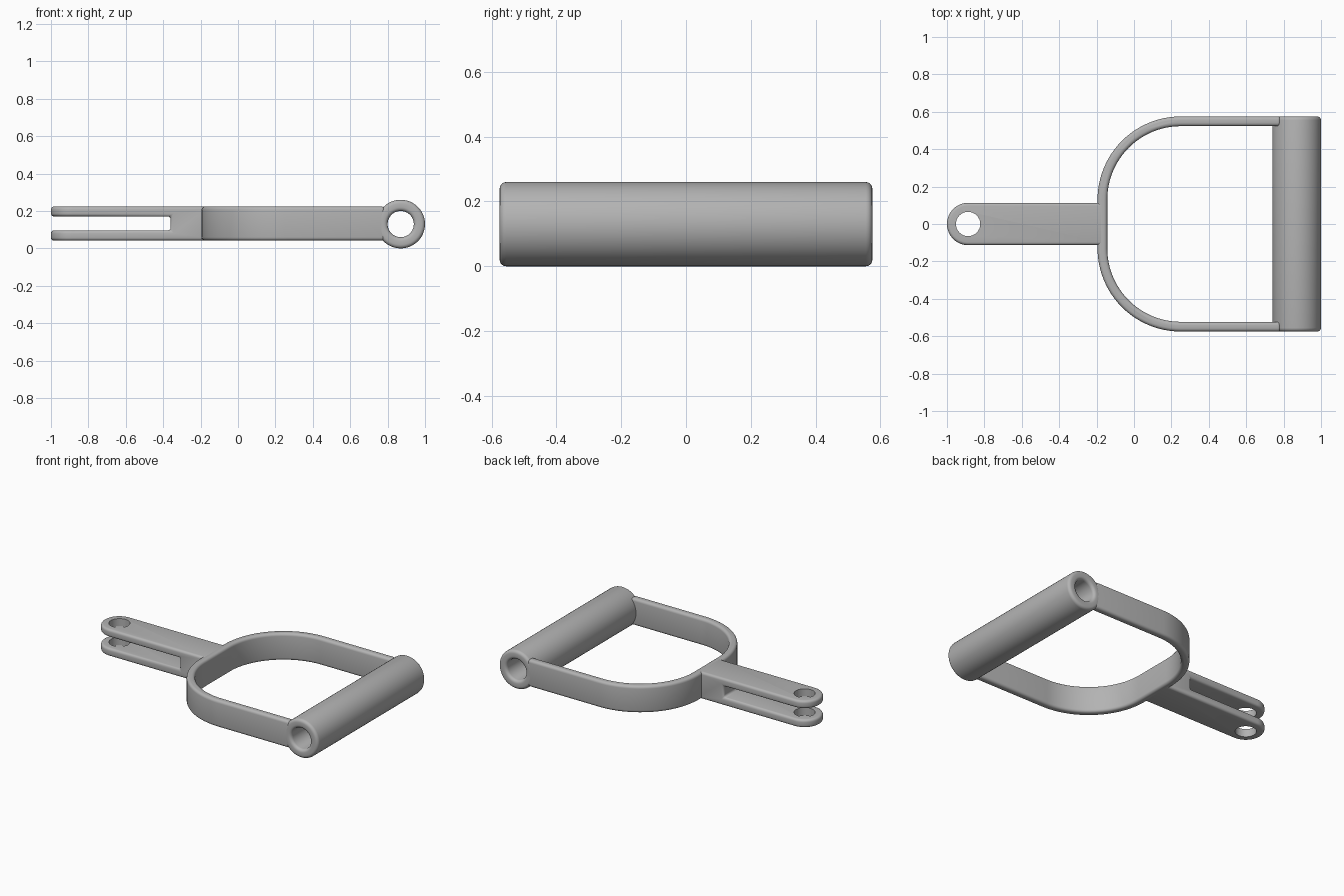
import bpy, bmesh, math

cube = bpy.data.objects.get("Cube")
if cube:
    bpy.data.objects.remove(cube)

grey = bpy.data.materials.new("plain_grey")
grey.use_nodes = True
GREY = (0.45, 0.45, 0.45, 1)
grey.diffuse_color = GREY
grey.node_tree.nodes["Principled BSDF"].inputs["Base Color"].default_value = GREY

Z_LOW, Z_HIGH = 0.042, 0.224
Z_MID = (Z_LOW + Z_HIGH) / 2


def arc(cx, cy, r, start, end, steps):
    angles = [math.radians(start + (end - start) * i / steps) for i in range(steps + 1)]
    return [(cx + r * math.cos(a), cy + r * math.sin(a)) for a in angles]


def extrude(name, outline, low, high):
    """Solid with a flat outline in plan, standing between two heights."""
    bm = bmesh.new()
    face = bm.faces.new([bm.verts.new((x, y, low)) for x, y in outline])
    top = bmesh.ops.extrude_face_region(bm, geom=[face])["geom"]
    for v in top:
        if isinstance(v, bmesh.types.BMVert):
            v.co.z = high
    bmesh.ops.recalc_face_normals(bm, faces=bm.faces)
    mesh = bpy.data.meshes.new(name)
    bm.to_mesh(mesh)
    bm.free()
    mesh.materials.append(grey)
    obj = bpy.data.objects.new(name, mesh)
    bpy.context.collection.objects.link(obj)
    return obj


def activate(obj):
    bpy.ops.object.select_all(action="DESELECT")
    obj.select_set(True)
    bpy.context.view_layer.objects.active = obj


def cut(obj, cutter):
    activate(obj)
    mod = obj.modifiers.new("cut", "BOOLEAN")
    mod.operation, mod.object, mod.solver = "DIFFERENCE", cutter, "EXACT"
    bpy.ops.object.modifier_apply(modifier=mod.name)
    bpy.data.objects.remove(cutter)


def round_edges(obj, width):
    activate(obj)
    mod = obj.modifiers.new("round", "BEVEL")
    mod.width, mod.segments = width, 4
    mod.limit_method, mod.angle_limit = "ANGLE", math.radians(40)
    bpy.ops.object.modifier_apply(modifier=mod.name)


def smooth(obj):
    activate(obj)
    bpy.ops.object.shade_smooth_by_angle(angle=math.radians(35))


# Curved yoke: one half of the band outline, mirrored across y
def half_band(offset):
    r = 0.445 - offset
    return [(0.785, 0.13 + r)] + arc(0.25, 0.13, r, 90, 180, 24)


outer, inner = half_band(0), half_band(0.052)
mirrored = lambda pts: [(x, -y) for x, y in reversed(pts)]
yoke = extrude("yoke_band", outer + mirrored(outer) + inner_loop
               if (inner_loop := [(x, -y) for x, y in inner] + inner[::-1]) else [],
               Z_LOW, Z_HIGH)
round_edges(yoke, 0.018)
smooth(yoke)

# Forked shank with a round end, a slot and a pin hole
shank = extrude("forked_shank",
                [(-0.16, 0.113)] + arc(-0.887, 0, 0.113, 90, 270, 32) + [(-0.16, -0.113)],
                Z_LOW, Z_HIGH)
slot = [(-1.2, -0.3), (-0.36, -0.3), (-0.36, 0.3), (-1.2, 0.3)]
cut(shank, extrude("slot_cutter", slot, 0.096, 0.171))
round_edges(shank, 0.016)
cut(shank, extrude("hole_cutter", arc(-0.887, 0, 0.065, 0, 348.75, 31), -0.1, 0.4))
smooth(shank)

# Hollow grip: closed wall section with rounded rims, spun about the y axis
R_OUT, R_IN, HALF, RIM = 0.13, 0.07, 0.575, 0.02
section = []
for cx, cy, start in ((R_OUT - RIM, HALF - RIM, 0), (R_IN + RIM, HALF - RIM, 90),
                      (R_IN + RIM, RIM - HALF, 180), (R_OUT - RIM, RIM - HALF, 270)):
    section += arc(cx, cy, RIM, start, start + 90, 4)
bm = bmesh.new()
verts = [bm.verts.new((x, y, 0)) for x, y in section]
edges = [bm.edges.new((verts[i - 1], verts[i])) for i in range(len(verts))]
bmesh.ops.spin(bm, geom=verts + edges, cent=(0, 0, 0), axis=(0, 1, 0),
               angle=math.tau, steps=48, use_merge=True)
bmesh.ops.remove_doubles(bm, verts=bm.verts, dist=0.0001)
bmesh.ops.recalc_face_normals(bm, faces=bm.faces)
mesh = bpy.data.meshes.new("grip_tube")
bm.to_mesh(mesh)
bm.free()
mesh.materials.append(grey)
grip = bpy.data.objects.new("grip_tube", mesh)
grip.location = (1 - R_OUT, 0, R_OUT)
bpy.context.collection.objects.link(grip)
smooth(grip)
